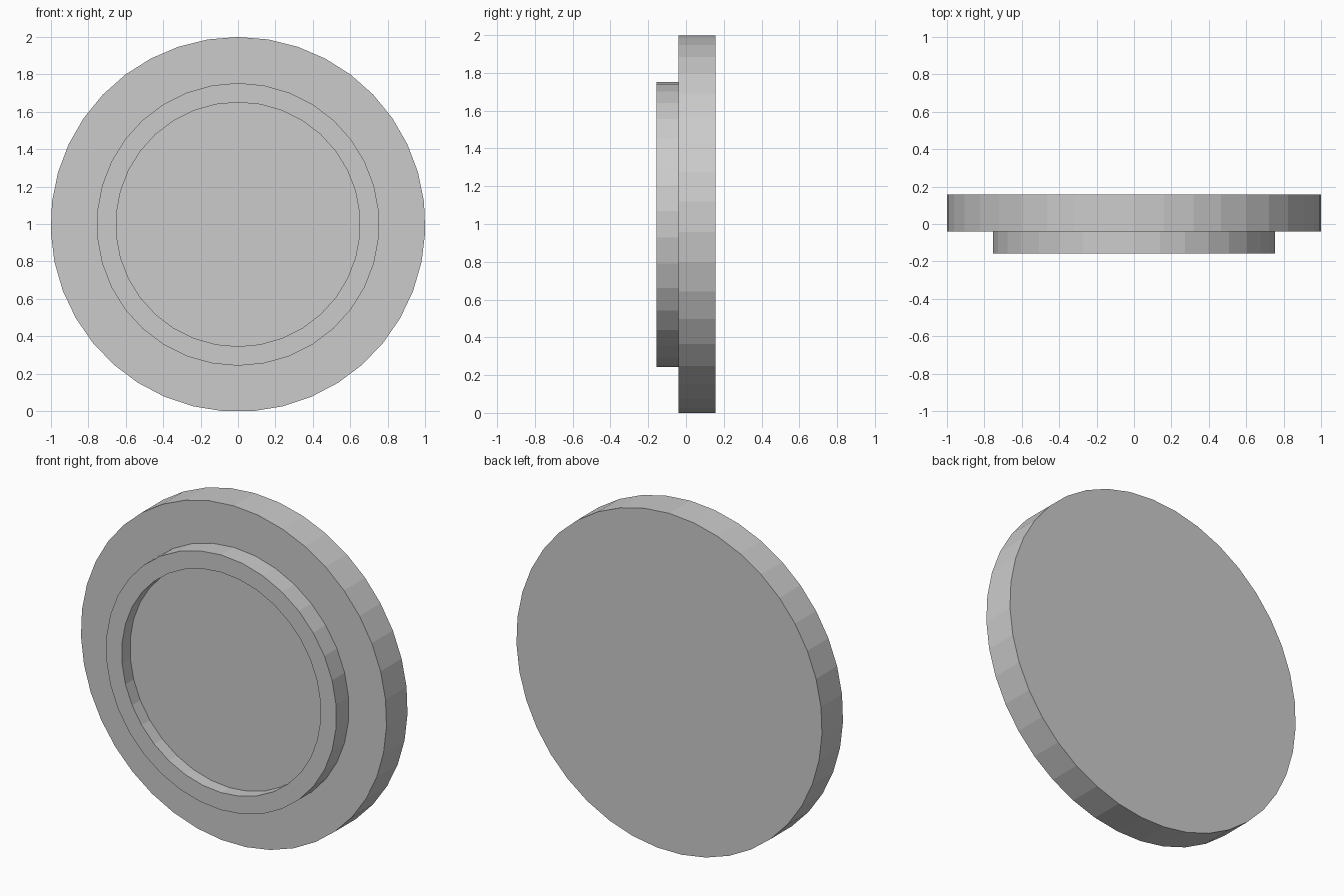
import bpy
import bmesh
from math import sin, cos, tau

if "Cube" in bpy.data.objects:
    bpy.data.objects.remove(bpy.data.objects["Cube"])

CENTRE_Z = 0.998


def turned_part(name, profile, sides):
    """Turn (radius, y) points about the y axis, capping both ends; a vertex points up."""
    bm = bmesh.new()
    rings = []
    for r, y in profile:
        rings.append([bm.verts.new((r * sin(tau * i / sides), y,
                                    CENTRE_Z + r * cos(tau * i / sides)))
                      for i in range(sides)])
    for a, b in zip(rings, rings[1:]):
        for i in range(sides):
            j = (i + 1) % sides
            bm.faces.new((a[i], a[j], b[j], b[i]))
    bm.faces.new(rings[0])
    bm.faces.new(rings[-1])
    bmesh.ops.recalc_face_normals(bm, faces=bm.faces)
    mesh = bpy.data.meshes.new(name)
    bm.to_mesh(mesh)
    bm.free()
    obj = bpy.data.objects.new(name, mesh)
    bpy.context.collection.objects.link(obj)
    return obj


# Wide backing disc
turned_part("base_disc", [(1.0008, 0.157), (1.0008, -0.04)], 39)

# Raised front rim with a shallow recess
turned_part("recessed_rim", [(0.755, -0.04), (0.755, -0.157),
                             (0.652, -0.157), (0.652, -0.08)], 34)
